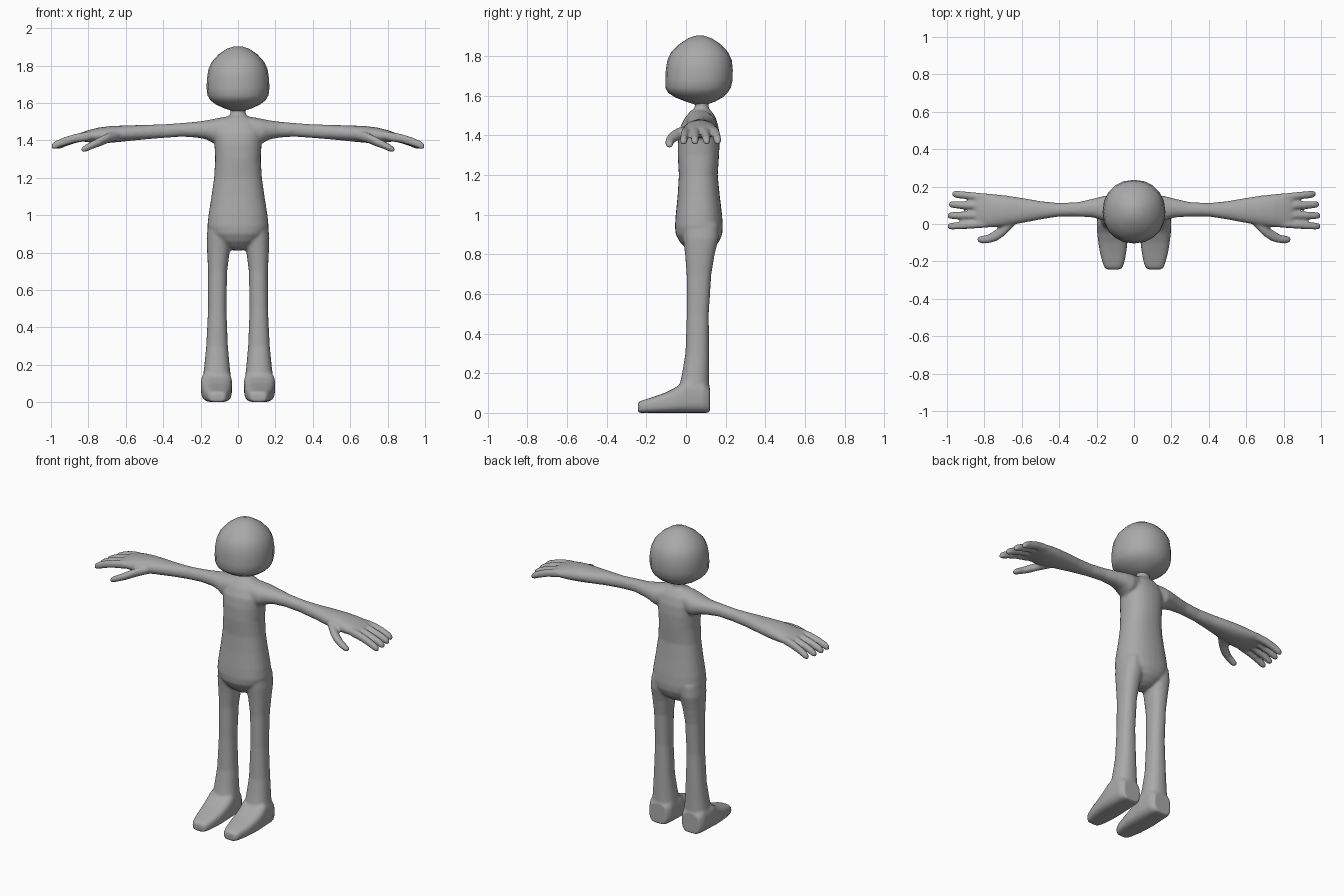
import bpy, bmesh, math
from mathutils import Vector

grey = bpy.data.materials.new("plain grey")
grey.diffuse_color = (0.4, 0.4, 0.4, 1)


def loft(bm, axis, stations, sides=20, power=2.0):
    """Skin rings set along an axis; station = x, y, z, half width, half depth."""
    rings = []
    for x, y, z, ru, rv in stations:
        ring = []
        for i in range(sides):
            a = 2 * math.pi * i / sides
            c, s = math.cos(a), math.sin(a)
            u = ru * math.copysign(abs(c) ** (2 / power), c)
            v = rv * math.copysign(abs(s) ** (2 / power), s)
            off = {"x": (0, u, v), "y": (u, 0, v), "z": (u, v, 0)}[axis]
            ring.append(bm.verts.new(Vector((x, y, z)) + Vector(off)))
        rings.append(ring)
    faces = [bm.faces.new(rings[0]), bm.faces.new(rings[-1])]
    for a, b in zip(rings, rings[1:]):
        for i in range(sides):
            j = (i + 1) % sides
            faces.append(bm.faces.new((a[i], a[j], b[j], b[i])))
    bmesh.ops.recalc_face_normals(bm, faces=faces)


def finish(bm, name):
    mesh = bpy.data.meshes.new(name)
    bm.to_mesh(mesh)
    bm.free()
    ob = bpy.data.objects.new(name, mesh)
    bpy.context.collection.objects.link(ob)
    mesh.materials.append(grey)
    for p in mesh.polygons:
        p.use_smooth = True
    return ob


body = bmesh.new()

# Torso with rounded pelvis: z, front y, back y, half width
torso = [(0.812, 0.03, 0.10, 0.025), (0.83, 0.0, 0.135, 0.07), (0.86, -0.03, 0.165, 0.115),
         (0.90, -0.052, 0.183, 0.15), (0.94, -0.056, 0.186, 0.164), (1.0, -0.052, 0.182, 0.158),
         (1.1, -0.042, 0.17, 0.142), (1.2, -0.036, 0.16, 0.128), (1.3, -0.042, 0.167, 0.122),
         (1.38, -0.04, 0.17, 0.126), (1.44, -0.03, 0.165, 0.13), (1.49, -0.005, 0.15, 0.11),
         (1.52, 0.02, 0.13, 0.075), (1.535, 0.04, 0.115, 0.045)]
loft(body, "z", [(0, (f + b) / 2, z, w, (b - f) / 2) for z, f, b, w in torso], 28, 2.3)

# Neck
loft(body, "z", [(0, 0.075, 1.48, 0.05, 0.045), (0, 0.08, 1.54, 0.04, 0.035),
                 (0, 0.08, 1.62, 0.04, 0.035)], 16)

# Leg: z, inner x, outer x, front y, back y
leg = [(0.03, 0.04, 0.19, -0.03, 0.115), (0.13, 0.037, 0.188, -0.035, 0.118),
       (0.2, 0.045, 0.18, -0.02, 0.117), (0.3, 0.054, 0.17, -0.003, 0.117),
       (0.5, 0.062, 0.16, 0.004, 0.115), (0.7, 0.058, 0.16, 0.003, 0.128),
       (0.8, 0.045, 0.165, -0.005, 0.145), (0.88, 0.03, 0.168, -0.015, 0.165),
       (0.95, 0.03, 0.16, -0.02, 0.165)]
# Foot: y, centre x, half width, height
foot = [(0.12, 0.115, 0.06, 0.13), (0.09, 0.115, 0.077, 0.16), (0.0, 0.115, 0.084, 0.17),
        (-0.05, 0.115, 0.082, 0.13), (-0.1, 0.113, 0.078, 0.104), (-0.15, 0.112, 0.071, 0.086),
        (-0.2, 0.11, 0.06, 0.07), (-0.23, 0.11, 0.05, 0.06), (-0.243, 0.11, 0.036, 0.048)]
# Arm and palm: x, front y, back y, bottom z, top z
arm = [(0.0, 0.0, 0.13, 1.40, 1.53), (0.08, 0.0, 0.145, 1.385, 1.525),
       (0.13, 0.005, 0.155, 1.385, 1.515), (0.17, 0.02, 0.148, 1.405, 1.507),
       (0.22, 0.035, 0.135, 1.415, 1.5), (0.3, 0.04, 0.117, 1.42, 1.493),
       (0.4, 0.04, 0.112, 1.413, 1.486), (0.5, 0.024, 0.122, 1.405, 1.483),
       (0.6, 0.005, 0.14, 1.395, 1.48), (0.68, -0.01, 0.152, 1.387, 1.477),
       (0.75, -0.018, 0.16, 1.385, 1.468), (0.8, -0.02, 0.165, 1.39, 1.455),
       (0.835, -0.02, 0.165, 1.395, 1.443), (0.85, -0.01, 0.158, 1.402, 1.434)]
thumb = [(0.64, 0.02, 1.425, 0.03, 0.025), (0.69, -0.025, 1.415, 0.036, 0.028),
         (0.735, -0.06, 1.395, 0.032, 0.026), (0.78, -0.08, 1.375, 0.024, 0.022),
         (0.815, -0.084, 1.358, 0.021, 0.02), (0.838, -0.082, 1.348, 0.013, 0.012)]
# Fingers: root y, tip y, tip x
fingers = [(0.0, -0.013, 0.997), (0.048, 0.045, 0.997), (0.096, 0.105, 0.99), (0.143, 0.161, 0.972)]

for s in (-1, 1):
    loft(body, "z", [(s * (i + o) / 2, (f + b) / 2, z, (o - i) / 2, (b - f) / 2)
                     for z, i, o, f, b in leg], 20, 2.3)
    loft(body, "y", [(s * x, y, h / 2, w, h / 2) for y, x, w, h in foot], 24, 3.2)
    loft(body, "x", [(s * x, (f + b) / 2, (lo + hi) / 2, (b - f) / 2, (hi - lo) / 2)
                     for x, f, b, lo, hi in arm], 20, 2.2)
    loft(body, "x", [(s * x, y, z, u, v) for x, y, z, u, v in thumb], 14)
    for root, tip, end in fingers:
        loft(body, "x", [(s * (0.8 + t * (end - 0.8)), root + t * (tip - root),
                          1.423 - 0.02 * t - 0.037 * t * t, 0.0205 * k, 0.024 * k)
                         for t, k in ((0, 1), (0.35, 1), (0.65, 0.97), (0.9, 0.9), (1, 0.6))], 14, 2.4)

# Fuse the limbs into one smooth skin
skin = finish(body, "body")
remesh = skin.modifiers.new("fuse", "REMESH")
remesh.mode = "VOXEL"
remesh.voxel_size = 0.008
remesh.use_smooth_shade = True
smooth = skin.modifiers.new("soften", "SMOOTH")
smooth.factor = 0.5
smooth.iterations = 5

# Head: z, front y, back y, half width
head = bmesh.new()
skull = [(1.557, 0.04, 0.11, 0.03), (1.572, -0.005, 0.15, 0.075), (1.592, -0.055, 0.185, 0.118),
         (1.615, -0.09, 0.21, 0.148), (1.64, -0.104, 0.226, 0.163), (1.68, -0.104, 0.235, 0.168),
         (1.73, -0.102, 0.236, 0.166), (1.78, -0.094, 0.231, 0.158), (1.82, -0.075, 0.212, 0.14),
         (1.86, -0.035, 0.175, 0.104), (1.89, 0.01, 0.13, 0.06), (1.903, 0.05, 0.09, 0.02)]
loft(head, "z", [(0, (f + b) / 2, z, w, (b - f) / 2) for z, f, b, w in skull], 20, 2.15)
finish(head, "head")
